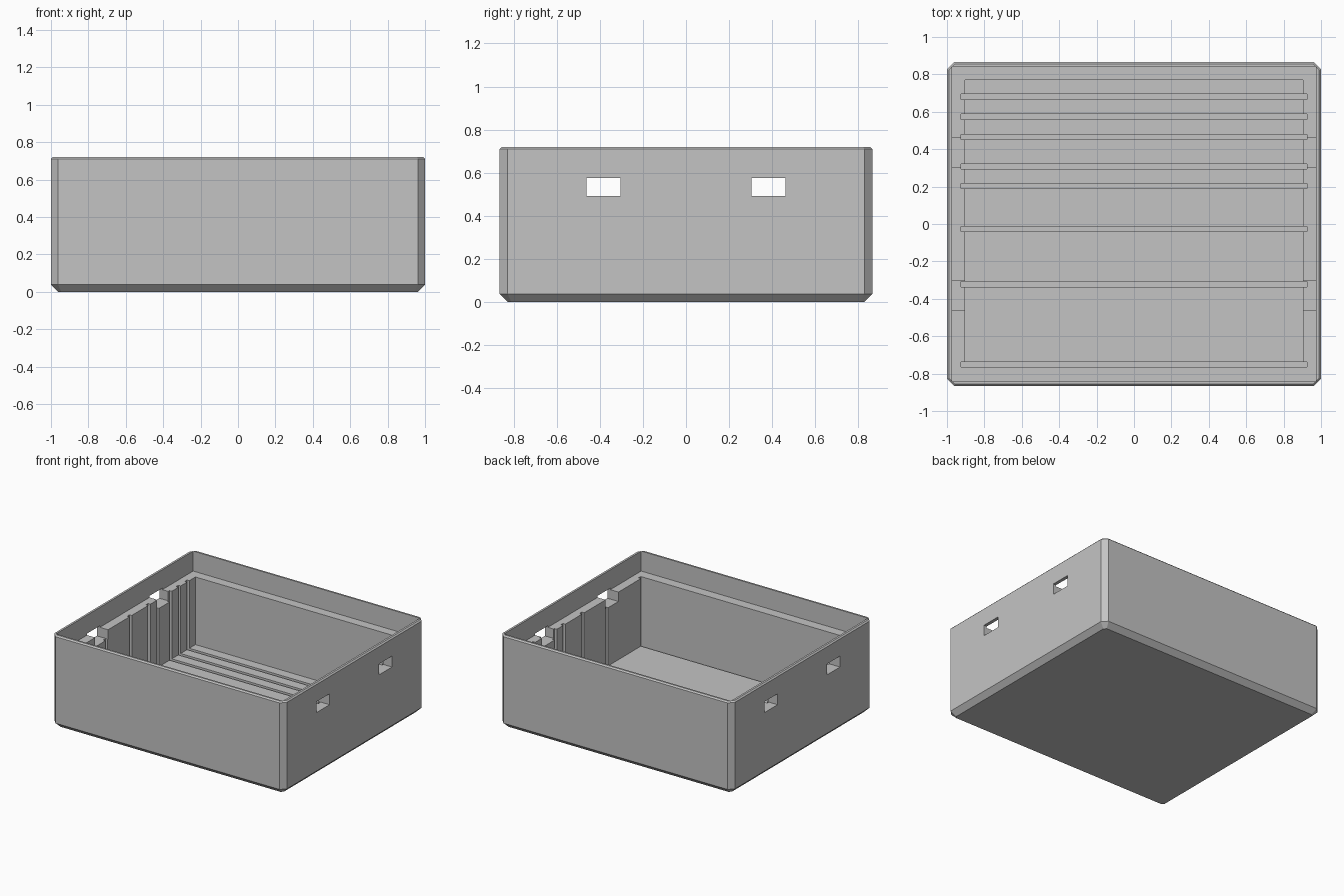
import bpy
import bmesh

cube = bpy.data.objects.get("Cube")
if cube:
    bpy.data.objects.remove(cube, do_unlink=True)

HALF_X, HALF_Y, HEIGHT = 1.0, 0.865, 0.72
CHAMFER, LIP = 0.038, 0.01
LEDGE_Z, FLOOR_Z, GROOVE_Z = 0.565, 0.04, 0.02

grey = bpy.data.materials.new("Plain grey")
grey.use_nodes = True
color = (0.55, 0.55, 0.55, 1)
grey.diffuse_color = color
for node in grey.node_tree.nodes:
    if node.type == 'BSDF_PRINCIPLED':
        node.inputs["Base Color"].default_value = color


def add_object(name, bm):
    bmesh.ops.recalc_face_normals(bm, faces=bm.faces[:])
    mesh = bpy.data.meshes.new(name)
    bm.to_mesh(mesh)
    bm.free()
    mesh.materials.append(grey)
    obj = bpy.data.objects.new(name, mesh)
    bpy.context.collection.objects.link(obj)
    return obj


def chamfered_ring(bm, inset, z):
    x, y = HALF_X - inset, HALF_Y - inset
    c = CHAMFER - inset * 0.55
    points = [(x, y - c), (x - c, y), (c - x, y), (-x, y - c),
              (-x, c - y), (c - x, -y), (x - c, -y), (x, c - y)]
    return [bm.verts.new((px, py, z)) for px, py in points]


def cut_box(target, x, y, z):
    """Subtract a box given by its (min, max) range on each axis."""
    bm = bmesh.new()
    bmesh.ops.create_cube(bm, size=1)
    for v in bm.verts:
        v.co = [lim[0] if c < 0 else lim[1] for c, lim in zip(v.co, (x, y, z))]
    cutter = add_object("cutter", bm)
    cutter.hide_render = True
    mod = target.modifiers.new("cut", 'BOOLEAN')
    mod.operation = 'DIFFERENCE'
    mod.solver = 'EXACT'
    mod.object = cutter
    bpy.context.view_layer.update()
    graph = bpy.context.evaluated_depsgraph_get()
    result = bpy.data.meshes.new_from_object(target.evaluated_get(graph))
    target.modifiers.clear()
    target.data = result
    bpy.data.objects.remove(cutter, do_unlink=True)


# Solid block with chamfered corners, base and top lip
bm = bmesh.new()
rings = [chamfered_ring(bm, inset, z) for inset, z in
         ((CHAMFER, 0), (0, CHAMFER), (0, HEIGHT - LIP), (LIP, HEIGHT))]
for low, high in zip(rings, rings[1:]):
    for i in range(8):
        j = (i + 1) % 8
        bm.faces.new((low[i], low[j], high[j], high[i]))
bm.faces.new(rings[0])
bm.faces.new(rings[-1])
tray = add_object("slotted_tray", bm)

# Lid recess above the ledge, then the main cavity
cut_box(tray, (-0.974, 0.974), (-0.841, 0.841), (LEDGE_Z, 1))
cut_box(tray, (-0.904, 0.904), (-0.765, 0.769), (FLOOR_Z, 1))

# Divider slots running down both side walls and across the floor
for y in (0.68, 0.573, 0.465, 0.308, 0.203, -0.027, -0.322, -0.751):
    cut_box(tray, (-0.924, 0.924), (y - 0.014, y + 0.014), (GROOVE_Z, 1))

# Handle windows through both side walls, notching the ledge
for y in (-0.383, 0.383):
    cut_box(tray, (-1.1, 1.1), (y - 0.079, y + 0.079), (0.492, 0.577))

for polygon in tray.data.polygons:
    polygon.use_smooth = False
